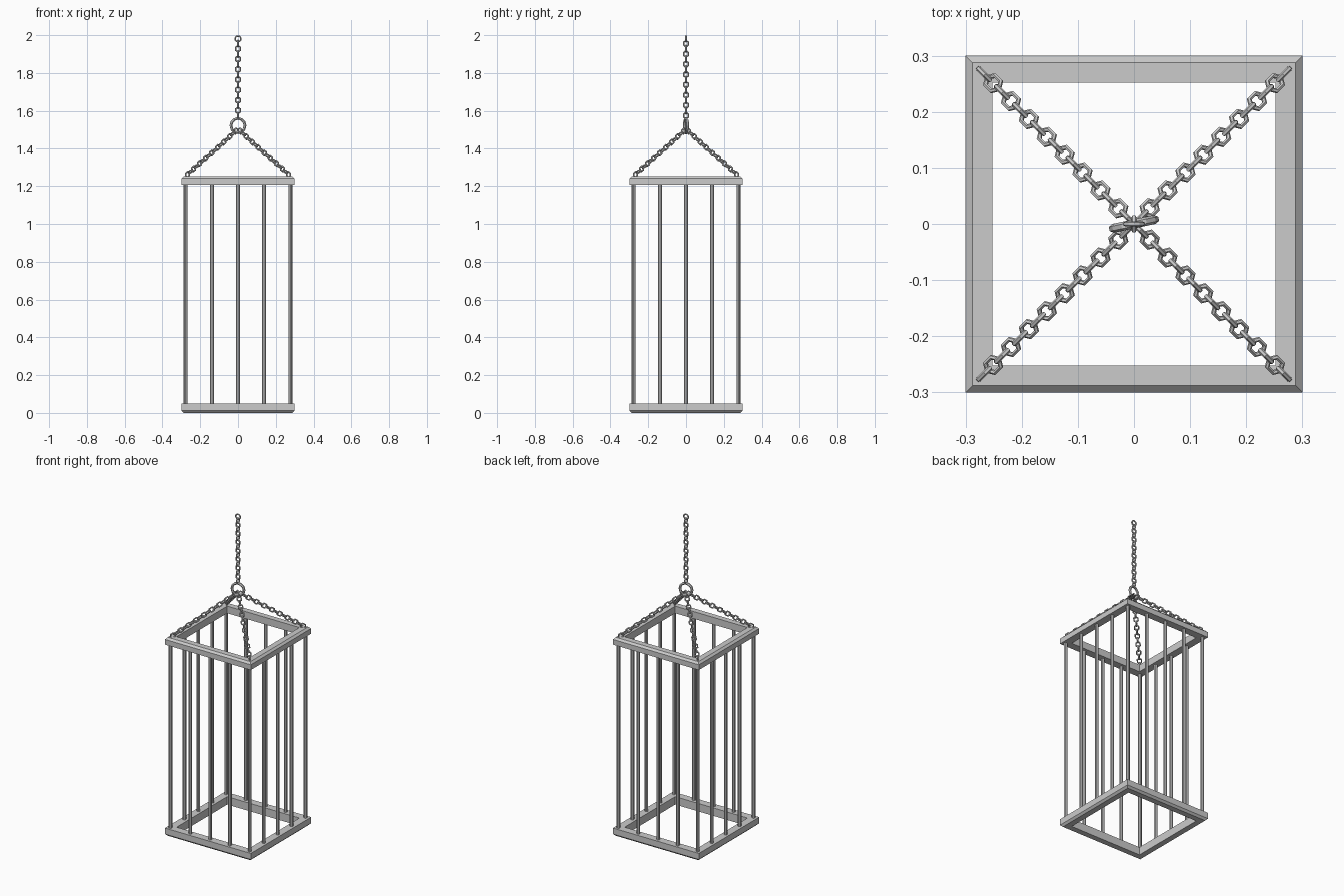
import bpy, bmesh, math
from mathutils import Vector, Matrix

if "Cube" in bpy.data.objects:
    bpy.data.objects.remove(bpy.data.objects["Cube"])

def finish(bm, name):
    bmesh.ops.recalc_face_normals(bm, faces=bm.faces)
    me = bpy.data.meshes.new(name)
    bm.to_mesh(me)
    bm.free()
    ob = bpy.data.objects.new(name, me)
    bpy.context.collection.objects.link(ob)
    return ob

def sweep(bm, rings):
    # closed loop of cross-section rings joined by quads
    vs = [[bm.verts.new(p) for p in r] for r in rings]
    n, m = len(vs), len(vs[0])
    for i in range(n):
        for j in range(m):
            a, b = vs[i], vs[(i + 1) % n]
            bm.faces.new((a[j], b[j], b[(j + 1) % m], a[(j + 1) % m]))

def square_frame(name, profile):
    # mitred square: profile is (half width, z)
    bm = bmesh.new()
    sweep(bm, [[(sx * r, sy * r, z) for r, z in profile]
               for sx, sy in ((1, 1), (-1, 1), (-1, -1), (1, -1))])
    return finish(bm, name)

def add_ring(bm, mat, half_len, half_wid, wire, seg, sides):
    # ring lying in local XZ, long axis along local Z
    rings = []
    for i in range(seg):
        a = 2 * math.pi * i / seg
        ring = []
        for j in range(sides):
            b = 2 * math.pi * (j + 0.5) / sides
            k = wire * math.cos(b)
            ring.append(mat @ Vector(((half_wid + k) * math.sin(a), wire * math.sin(b),
                                      (half_len + k) * math.cos(a))))
        rings.append(ring)
    sweep(bm, rings)

def chain(name, start, end, count):
    # alternate links turned by 90 degrees along a line
    bm = bmesh.new()
    start, end = Vector(start), Vector(end)
    z = (end - start).normalized()
    side = Vector((0, 0, 1)).cross(z)
    x = side.normalized() if side.length > 1e-4 else Vector((1, 0, 0))
    y = z.cross(x)
    rot = Matrix((x, y, z)).transposed().to_4x4()
    for i in range(count):
        p = start.lerp(end, i / (count - 1))
        turn = Matrix.Rotation(math.pi / 2 * ((i + 1) % 2), 4, 'Z')
        add_ring(bm, Matrix.Translation(p) @ rot @ turn, 0.0175, 0.0135, 0.0046, 6, 6)
    return finish(bm, name)

# bottom and top frames, chamfered on the outer edge
square_frame("bottom_frame", [(0.252, 0), (0.288, 0), (0.3, 0.012), (0.3, 0.05), (0.252, 0.05)])
square_frame("top_frame", [(0.252, 1.207), (0.3, 1.207), (0.3, 1.24), (0.288, 1.252), (0.252, 1.252)])

# upright bars around the perimeter
n = 0
steps = [-0.277, -0.138, 0, 0.138, 0.277]
for x in steps:
    for y in steps:
        if max(abs(x), abs(y)) > 0.2:
            n += 1
            bm = bmesh.new()
            bmesh.ops.create_cone(bm, cap_ends=True, segments=8, radius1=0.0105, radius2=0.0105,
                                  depth=1.18, matrix=Matrix.Translation((x, y, 0.63)))
            finish(bm, f"bar_{n}")

# four corner chains and the hanging chain
for i, (sx, sy) in enumerate(((1, 1), (-1, 1), (-1, -1), (1, -1))):
    chain(f"corner_chain_{i + 1}", (sx * 0.267, sy * 0.267, 1.262),
          (sx * 0.012, sy * 0.012, 1.493), 17)
chain("hanging_chain", (0, 0, 1.575), (0, 0, 1.955), 15)

# joining ring and top ring
bm = bmesh.new()
add_ring(bm, Matrix.Translation((0, 0, 1.522)) @ Matrix.Rotation(math.radians(12), 4, 'Z'),
         0.038, 0.038, 0.008, 12, 6)
finish(bm, "joining_ring")
bm = bmesh.new()
add_ring(bm, Matrix.Translation((0, 0, 1.98)), 0.0155, 0.0155, 0.0045, 12, 6)
finish(bm, "top_ring")
